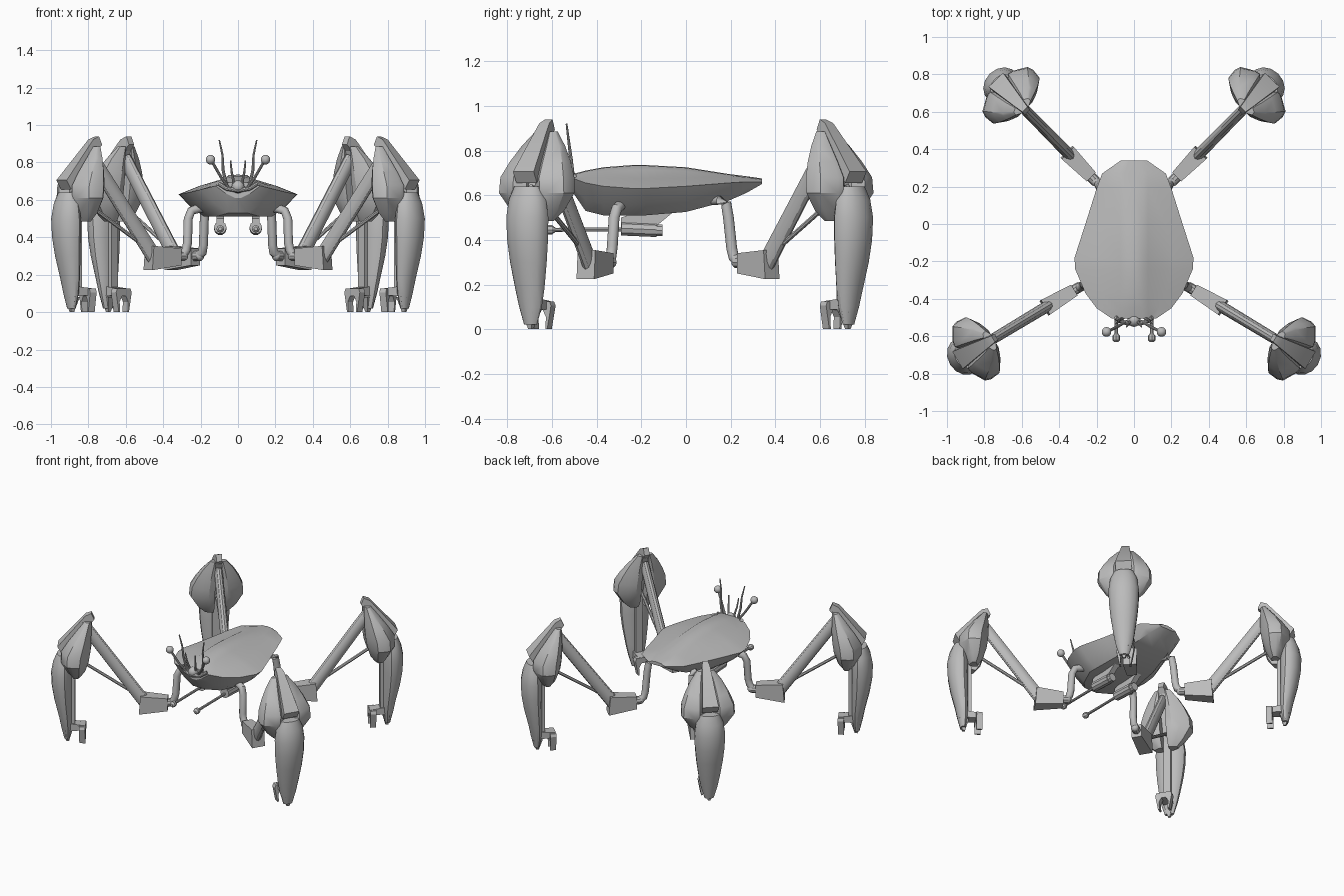
import bpy, bmesh
from math import sin, cos, pi, radians
from mathutils import Vector, Matrix

cube = bpy.data.objects.get("Cube")
if cube:
    bpy.data.objects.remove(cube, do_unlink=True)

grey = bpy.data.materials.new("plain_grey")
grey.use_nodes = True
grey.diffuse_color = (0.5, 0.5, 0.5, 1)
grey.node_tree.nodes["Principled BSDF"].inputs["Base Color"].default_value = (0.5, 0.5, 0.5, 1)
parts = []


def finish(name, bm, frame=None, mirror=True):
    bmesh.ops.recalc_face_normals(bm, faces=bm.faces[:])
    if frame:
        bm.transform(frame)
    mesh = bpy.data.meshes.new(name)
    bm.to_mesh(mesh)
    bm.free()
    mesh.materials.append(grey)
    ob = bpy.data.objects.new(name, mesh)
    bpy.context.collection.objects.link(ob)
    if mirror:
        ob.modifiers.new("Mirror", 'MIRROR').use_mirror_merge = False
    parts.append(ob)


def loft(rings):
    """Skin a stack of closed rings and cap both ends."""
    bm = bmesh.new()
    vs = [[bm.verts.new(p) for p in ring] for ring in rings]
    n = len(vs[0])
    for a, b in zip(vs, vs[1:]):
        for i in range(n):
            j = (i + 1) % n
            bm.faces.new((a[i], a[j], b[j], b[i]))
    bm.faces.new(vs[0])
    bm.faces.new(vs[-1])
    return bm


def tube(points, radii, sides=10, flat=1):
    """Round tube along a path; flat narrows it sideways."""
    pts = [Vector(p) for p in points]
    if not isinstance(radii, (list, tuple)):
        radii = [radii] * len(pts)
    rings = []
    for i, p in enumerate(pts):
        d = (pts[min(i + 1, len(pts) - 1)] - pts[max(i - 1, 0)]).normalized()
        up = d.cross(Vector((0, 1, 0)) if abs(d.y) < 0.8 else Vector((1, 0, 0))).normalized()
        side = up.cross(d)
        rings.append([p + (side * flat * cos(k * 2 * pi / sides) + up * sin(k * 2 * pi / sides)) * radii[i]
                      for k in range(sides)])
    return loft(rings)


def bar(a, b, half_w, half_d0, half_d1):
    """Box from a to b in the radial plane; y is the sideways axis."""
    a, b = Vector(a), Vector(b)
    up = (b - a).cross(Vector((0, 1, 0))).normalized()
    y = Vector((0, half_w, 0))
    return loft([[p + up * d + y, p + up * d - y, p - up * d - y, p - up * d + y]
                 for p, d in ((a, half_d0), (b, half_d1))])


def ball(center, r):
    bm = bmesh.new()
    bmesh.ops.create_uvsphere(bm, u_segments=14, v_segments=8, radius=r,
                              matrix=Matrix.Translation(center))
    return bm


# Body: keeled shell with a sharp rim and a raised spine
# columns: y, spine height, rim half width, rim height, belly height, belly half width
stations = [(0.34, 0.675, 0.07, 0.66, 0.65, 0.05), (0.27, 0.685, 0.17, 0.66, 0.61, 0.10),
            (0.19, 0.695, 0.20, 0.655, 0.575, 0.13), (0, 0.725, 0.26, 0.64, 0.525, 0.16),
            (-0.18, 0.735, 0.318, 0.63, 0.51, 0.18), (-0.24, 0.735, 0.315, 0.63, 0.51, 0.18),
            (-0.37, 0.725, 0.26, 0.64, 0.51, 0.12), (-0.45, 0.71, 0.2, 0.655, 0.53, 0.05),
            (-0.505, 0.695, 0.12, 0.675, 0.61, 0.015)]
rings = []
for y, zt, w, zr, zb, wb in stations:
    s = min(0.05, 0.4 * w)
    half = [(s, zt - 0.003), (1.5 * s, zt - 0.2 * (zt - zr)), (0.65 * w, zr + 0.42 * (zt - zr)),
            (w, zr), (0.5 * (w + wb), zb + 0.4 * (zr - zb)), (wb, zb)]
    rings.append([(0, y, zt)] + [(x, y, z) for x, z in half] + [(0, y, zb)]
                 + [(-x, y, z) for x, z in reversed(half)])
finish("body_shell", loft(rings), mirror=False)

# Head: nose ball, collar, eyes and feelers
finish("nose_ball", ball((0, -0.515, 0.67), 0.035), mirror=False)
finish("head_collar", tube([(-0.1, -0.5, 0.685), (-0.06, -0.525, 0.66), (0, -0.535, 0.65),
                            (0.06, -0.525, 0.66), (0.1, -0.5, 0.685)], 0.012), mirror=False)
finish("eye_stalk", tube([(0.04, -0.52, 0.65), (0.09, -0.55, 0.72), (0.145, -0.577, 0.815)], 0.008))
finish("eye", ball((0.147, -0.577, 0.815), 0.026))
finish("long_feeler", tube([(0.06, -0.505, 0.67), (0.08, -0.515, 0.76), (0.083, -0.525, 0.84),
                            (0.1, -0.535, 0.92)], [0.009, 0.008, 0.006, 0.004], 8))
finish("short_feeler", tube([(0.02, -0.52, 0.68), (0.034, -0.54, 0.75), (0.04, -0.55, 0.81)],
                            [0.008, 0.006, 0.004], 8))

# Underslung guns
finish("gun_body", tube([(0.095, -0.29, 0.452), (0.095, -0.13, 0.445)], 0.034, 10))
finish("gun_cap", tube([(0.095, -0.14, 0.443), (0.095, -0.105, 0.443)], 0.028, 10))
finish("gun_mount", loft([[(0.095 + s, y, z) for y, z in
                           ((-0.29, 0.44), (-0.16, 0.44), (-0.05, 0.53), (-0.2, 0.53), (-0.29, 0.5))]
                          for s in (-0.02, 0.02)]))
finish("gun_barrel", tube([(0.095, -0.6, 0.445), (0.095, -0.28, 0.447)], 0.009, 8))
finish("gun_tip", tube([(0.095, -0.632, 0.445), (0.095, -0.62, 0.445), (0.095, -0.6, 0.445),
                        (0.095, -0.585, 0.445)], [0.01, 0.021, 0.021, 0.01], 8))


def wing_ring(z, u0, u1, t, side):
    """Knee lobe section: a flared wing with a blunt outer tip."""
    d = u1 - u0
    outline = [(u1 - 0.2 * d, 0.022), (u1, 0.3 * t + 0.015), (u1 - 0.03 * d, 0.55 * t),
               (u1 - 0.25 * d, 0.94 * t), (u1 - 0.42 * d, t), (u0 + 0.3 * d, 0.97 * t),
               (u0 + 0.1 * d, 0.65 * t), (u0, 0.3 * t + 0.01), (u0 + 0.05 * d, 0.022)]
    return [(u, v * side, z) for u, v in outline]


def shin_ring(z, u0, u1, w, sides=14):
    """Oval ring with a flatter inner face."""
    mid = u0 + 0.4 * (u1 - u0)
    ring = []
    for k in range(sides):
        c, s = cos(2 * pi * k / sides), sin(2 * pi * k / sides)
        ring.append((mid + c * ((u1 - mid) if c > 0 else (mid - u0)), w * s, z))
    return ring


def leg(tag, knee, heading, hip):
    frame = Matrix.Translation((knee[0], knee[1], 0)) @ Matrix.Rotation(radians(heading), 4, 'Z')

    def add(name, bm):
        finish(tag + "_" + name, bm, frame)

    # Hip pipe and joint
    finish(tag + "_hip_pipe", tube(hip, 0.024, 12))
    add("hip_joint", ball((-0.665, 0, 0.3), 0.027))
    add("hip_collar", tube([(-0.67, 0, 0.3), (-0.62, 0, 0.298)], 0.028, 10))
    # Block, arm and tie rod
    add("hip_block", loft([[(u0, -w, z0), (u0, w, z0), (u1, w, z1), (u1, -w, z1)]
                           for u0, u1, w, z0, z1 in ((-0.635, -0.635, 0.034, 0.25, 0.34),
                                                     (-0.445, -0.455, 0.046, 0.224, 0.354))]))
    add("arm", tube([(-0.49, 0, 0.285), (-0.1, 0, 0.82)], [0.044, 0.04], 12, 0.7))
    add("tie_rod", tube([(-0.46, 0, 0.33), (0.03, 0, 0.64)], 0.011, 8))
    # Knee plate, widening outward and down
    add("knee_plate", loft([[(u0, -w, z0), (u0, w, z0), (u1, w, z1), (u1, -w, z1)]
                            for u0, z0, u1, z1, w in ((-0.148, 0.895, -0.128, 0.94, 0.019),
                                                      (-0.115, 0.86, -0.088, 0.922, 0.026),
                                                      (0.065, 0.655, 0.094, 0.705, 0.054))]))
    add("knee_core", bar((0.02, 0, 0.52), (-0.09, 0, 0.87), 0.03, 0.03, 0.03))
    # Flared shell lobe on each side of the knee
    for side, name in ((1, "left"), (-1, "right")):
        levels = [(0.485, -0.06, 0.0, 0.08), (0.53, -0.09, 0.03, 0.128), (0.61, -0.115, 0.07, 0.18),
                  (0.68, -0.125, 0.068, 0.175), (0.75, -0.13, 0.022, 0.145),
                  (0.82, -0.13, -0.032, 0.105), (0.885, -0.13, -0.085, 0.055)]
        add(name + "_knee_lobe", loft([wing_ring(*lv, side) for lv in levels]))
    # Curved shin shell with an inner spine
    add("shin", loft([shin_ring(*r) for r in
                      ((0.64, 0.03, 0.1, 0.065), (0.58, 0.01, 0.125, 0.092), (0.5, 0, 0.14, 0.103),
                       (0.4, 0, 0.135, 0.1), (0.3, 0, 0.118, 0.09), (0.18, 0, 0.088, 0.072),
                       (0.1, 0.002, 0.072, 0.056), (0.02, 0.016, 0.052, 0.032))]))
    add("shin_spine", bar((-0.005, 0, 0.1), (0, 0, 0.56), 0.025, 0.014, 0.02))
    add("foot_toe", loft([[(0.028 - a, -a, z), (0.028 - a, a, z), (0.03 + a, a, z), (0.03 + a, -a, z)]
                          for z, a in ((0.08, 0.03), (0, 0.008))]))
    # Forked claw on the inner side, with two prongs and a bracket to the shin
    prong = [(0.05, 0.125), (0.058, 0.105), (0.038, 0), (0.028, 0), (0.032, 0.055), (0.015, 0.085)]
    fork = prong + [(-t, z) for t, z in reversed(prong)]
    add("claw", loft([[(u, t, z) for t, z in fork] for u in (-0.09, -0.05)]))
    add("claw_bracket", bar((-0.085, 0, 0.108), (0.02, 0, 0.112), 0.034, 0.018, 0.026))


leg("front", (0.863, -0.68), -31,
    [(0.16, -0.28, 0.56), (0.21, -0.295, 0.555), (0.25, -0.31, 0.54), (0.266, -0.322, 0.5),
     (0.27, -0.33, 0.37), (0.278, -0.335, 0.33), (0.3, -0.34, 0.3)])
leg("rear", (0.673, 0.704), 45.5,
    [(0.13, 0.11, 0.58), (0.16, 0.15, 0.58), (0.175, 0.18, 0.56), (0.18, 0.19, 0.5),
     (0.185, 0.205, 0.36), (0.19, 0.215, 0.32), (0.215, 0.235, 0.3)])

# Smooth shading with crisp edges
bpy.ops.object.select_all(action='DESELECT')
for ob in parts:
    ob.select_set(True)
bpy.context.view_layer.objects.active = parts[0]
bpy.ops.object.shade_smooth_by_angle(angle=radians(32))
